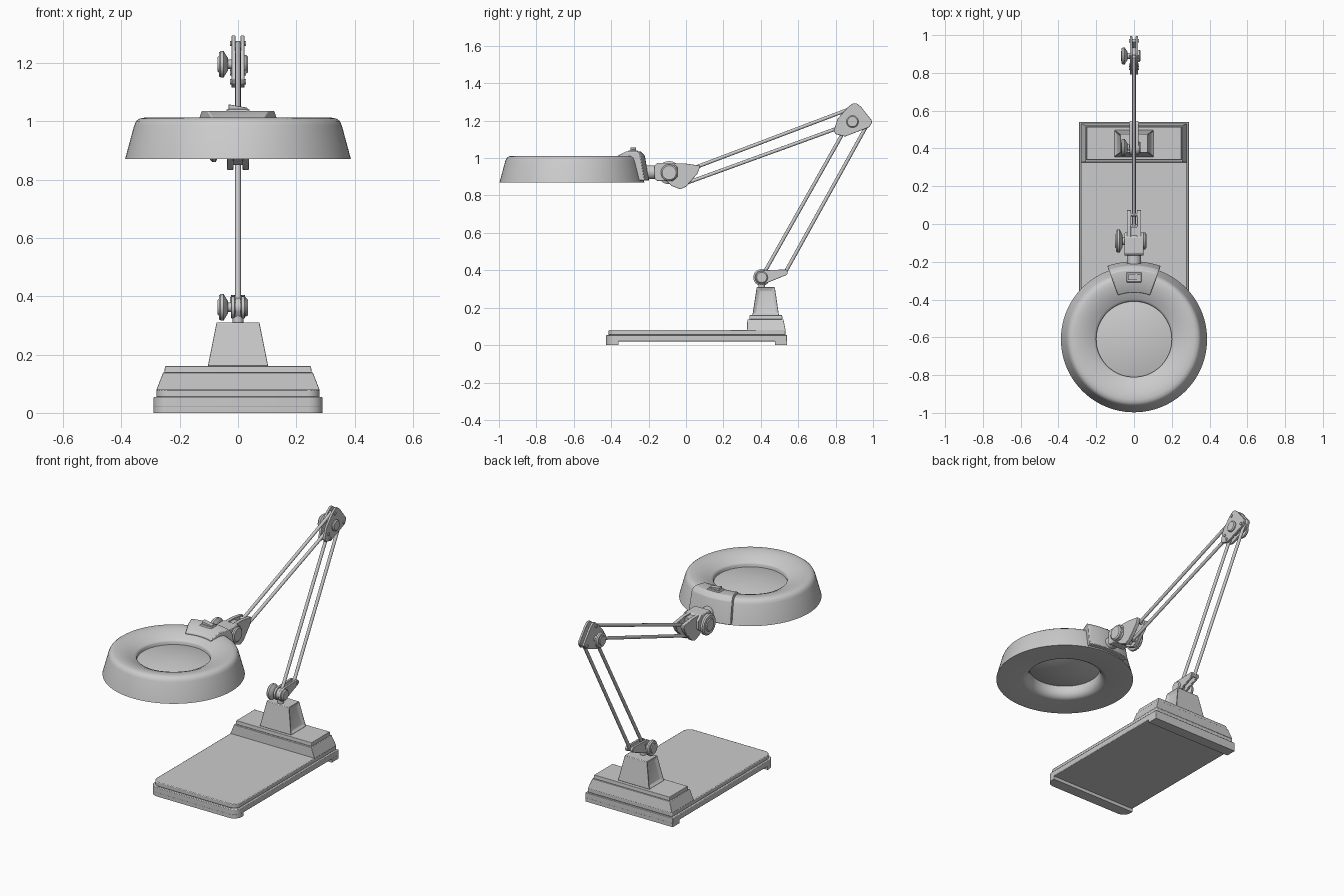
import bpy, bmesh
from math import sin, cos, pi, radians
from mathutils import Vector
from mathutils.geometry import convex_hull_2d

if "Cube" in bpy.data.objects:
    bpy.data.objects.remove(bpy.data.objects["Cube"])


def finish(name, bm, bevel=0.0, segments=2, angle=35):
    bmesh.ops.remove_doubles(bm, verts=bm.verts, dist=1e-5)
    bmesh.ops.recalc_face_normals(bm, faces=bm.faces)
    me = bpy.data.meshes.new(name)
    bm.to_mesh(me)
    bm.free()
    for p in me.polygons:
        p.use_smooth = True
    me.set_sharp_from_angle(angle=radians(angle))
    ob = bpy.data.objects.new(name, me)
    bpy.context.collection.objects.link(ob)
    if bevel:
        m = ob.modifiers.new("bevel", 'BEVEL')
        m.width, m.segments, m.limit_method = bevel, segments, 'ANGLE'
    return ob


def prism(name, pts, lo, hi, axis='x', bevel=0.0):
    """Extrude an outline: (y, z) points along x, or (x, y) points along z."""
    bm = bmesh.new()
    place = (lambda p, t: (t, p[0], p[1])) if axis == 'x' else (lambda p, t: (p[0], p[1], t))
    a = [bm.verts.new(place(p, lo)) for p in pts]
    b = [bm.verts.new(place(p, hi)) for p in pts]
    bm.faces.new(a)
    bm.faces.new(b)
    for i in range(len(pts)):
        j = (i + 1) % len(pts)
        bm.faces.new((a[i], a[j], b[j], b[i]))
    return finish(name, bm, bevel)


def frustum(name, low, high, z0, z1, bevel=0.0, recess=0.0):
    """Tapered block; low/high are (half width, y0, y1)."""
    bm = bmesh.new()
    rings = []
    for (w, y0, y1), z in ((low, z0), (high, z1)):
        rings.append([bm.verts.new(c) for c in ((-w, y0, z), (w, y0, z), (w, y1, z), (-w, y1, z))])
    bm.faces.new(rings[0])
    bm.faces.new(rings[1])
    sides = [bm.faces.new((rings[0][i], rings[0][(i + 1) % 4], rings[1][(i + 1) % 4], rings[1][i]))
             for i in range(4)]
    if recess:
        bmesh.ops.recalc_face_normals(bm, faces=bm.faces)
        bmesh.ops.inset_individual(bm, faces=[sides[1], sides[3]], thickness=0.025, depth=-recess)
    return finish(name, bm, bevel)


def revolve(name, profile, origin, axis='z', start=0, sweep=360, steps=48, closed=False, bevel=0.0):
    """Spin (radius, height) points round an axis through origin."""
    bm = bmesh.new()
    full = sweep == 360
    count = steps if full else steps + 1
    rings = []
    for k in range(count):
        a = radians(start + sweep * k / steps)
        ring = []
        for r, h in profile:
            v = (r * cos(a), r * sin(a), h) if axis == 'z' else (h, r * cos(a), r * sin(a))
            ring.append(bm.verts.new(Vector(v) + Vector(origin)))
        rings.append(ring)
    n = len(profile)
    for k in range(steps):
        p, q = rings[k], rings[(k + 1) % count]
        for i in range(n if closed else n - 1):
            j = (i + 1) % n
            bm.faces.new((p[i], p[j], q[j], q[i]))
    if not full:
        bm.faces.new(rings[0])
        bm.faces.new(rings[-1])
    bmesh.ops.dissolve_degenerate(bm, edges=bm.edges, dist=1e-6)
    return finish(name, bm, bevel)


def cylinder(name, a, b, r, sides=20):
    a, b = Vector(a), Vector(b)
    bm = bmesh.new()
    bmesh.ops.create_cone(bm, cap_ends=True, segments=sides, radius1=r, radius2=r, depth=(b - a).length)
    rot = (b - a).to_track_quat('Z', 'Y').to_matrix()
    for v in bm.verts:
        v.co = rot @ v.co + (a + b) / 2
    return finish(name, bm)


def hull(*circles):
    """Outline wrapped round circles given as (y, z, r)."""
    pts = [(y + r * cos(i * pi / 12), z + r * sin(i * pi / 12)) for y, z, r in circles for i in range(24)]
    return [pts[i] for i in convex_hull_2d([Vector(p) for p in pts])]


def plates(name, outline, inner, outer):
    for side, s in (("left", -1), ("right", 1)):
        prism(f"{name}_{side}", outline, *sorted((s * inner, s * outer)), bevel=0.002)


def pivot(name, y, z, x_in, x_out, r, cap):
    """Turning knob on the left, bolt cap on the right, shaft between."""
    cylinder(name + "_shaft", (-x_out, y, z), (cap, y, z), r * 0.35)
    w = x_out - x_in
    revolve(name + "_knob", [(0, -x_out), (r * .55, -x_out), (r * .62, -x_out + w * .12), (r * .9, -x_out + w * .12),
                             (r, -x_out + w * .3), (r, -x_out + w * .6), (r * .8, -x_out + w * .75),
                             (r * .5, -x_in), (0, -x_in)], (0, y, z), 'x', steps=32)
    revolve(name + "_cap", [(0, cap), (r * .6, cap), (r * .72, cap - .006), (r * .72, cap - .02), (0, cap - .02)],
            (0, y, z), 'x', steps=32)


# Base: rounded front corners, square back
def base_outline(w, y0, y1, r):
    arc = lambda cx, a0: [(cx + r * cos(a0 + i * pi / 12), y0 + r + r * sin(a0 + i * pi / 12)) for i in range(7)]
    return arc(-w + r, pi) + arc(w - r, 1.5 * pi) + [(w, y1), (-w, y1)]


prism("base_slab", base_outline(.29, -.427, .54, .05), .02, .054, 'z', .003)
prism("base_top", base_outline(.28, -.415, .532, .045), .054, .08, 'z', .004)
prism("front_foot", base_outline(.29, -.427, -.36, .05), 0, .022, 'z')
frustum("back_foot", (.29, .475, .54), (.29, .475, .54), 0, .022)

# Raised block and tapered post
frustum("rear_block", (.28, .326, .533), (.257, .328, .521), .078, .138, .002)
frustum("rear_block_cap", (.253, .338, .516), (.25, .34, .514), .138, .16, .002)
frustum("post", (.105, .355, .497), (.075, .378, .475), .16, .31, .003, recess=.012)

# Lower joint
cylinder("post_stem", (0, .405, .305), (0, .405, .345), .018)
prism("stem_lug", hull((.405, .362, .032), (.405, .338, .018)), -.009, .009)
plates("base_joint_plate", hull((.405, .362, .038), (.528, .388, .016)), .010, .024)
pivot("base_joint", .405, .362, .035, .07, .045, .034)

# Elbow joint
elbow = [(.79, 1.145), (.81, 1.21), (.865, 1.272), (.893, 1.293), (.912, 1.293), (.935, 1.275),
         (.992, 1.203), (.995, 1.19), (.98, 1.165), (.85, 1.115), (.80, 1.128)]
plates("elbow_plate", elbow, .009, .022)
prism("elbow_core", hull((.89, 1.195, .045)), -.01, .01)
pivot("elbow", .89, 1.195, .035, .07, .045, .034)

# Parallel rods with their end pins
rods = {"lower_rod_front": ((.413, .378), (.84, 1.135)), "lower_rod_back": ((.53, .388), (.97, 1.18)),
        "upper_rod_top": ((.885, 1.266), (.05, .95)), "upper_rod_bottom": ((.825, 1.165), (-.01, .862))}
for name, ends in rods.items():
    cylinder(name, (0, *ends[0]), (0, *ends[1]), .0095, 16)
    for i, e in enumerate(ends):
        cylinder(f"{name}_pin_{i}", (-.027, *e), (.027, *e), .009, 12)

# Lamp head joint
yoke = [(-.11, .972), (-.01, .972), (.073, .96), (.075, .95), (.06, .915), (.0, .847), (-.03, .833),
        (-.075, .85), (-.12, .89)]
plates("head_yoke", yoke, .016, .038)
prism("yoke_web", [(-.06, .965), (-.015, .965), (-.015, .87), (-.045, .85), (-.08, .87)], -.017, .017)
clasp = [(-.168, .96), (-.155, .973), (-.07, .973), (-.045, .95), (-.045, .9), (-.07, .878), (-.155, .878), (-.168, .89)]
prism("head_clasp", clasp, -.05, .05, bevel=.004)
cylinder("head_neck", (0, -.24, .924), (0, -.16, .924), .037, 32)
pivot("head_joint", -.09, .922, .06, .1, .062, .065)

# Ring-shaped lamp shade
C = (0, -.61, 0)
shade = [(.387, .87), (.383, .885), (.356, .985), (.349, 1.0), (.337, 1.009), (.32, 1.012), (.295, 1.01),
         (.265, 1.003), (.235, .991), (.213, .98), (.204, .975), (.2, .968), (.2, .912), (.205, .895),
         (.215, .88), (.23, .872), (.24, .87)]
revolve("lamp_shade", shade, C, steps=96, closed=True)

# Bulging lens
R = .201
up = [(R * i / 8, .952 + .024 * (1 - (i / 8) ** 2)) for i in range(9)]
down = [(R * i / 8, .94 - .035 * (1 - (i / 8) ** 2)) for i in range(8, -1, -1)]
revolve("lens", up + down, C, steps=64)

# Saddle clamped over the back of the shade, with rocker switch
saddle = [(.413, .88), (.39, 1.012), (.368, 1.035), (.305, 1.035), (.247, 1.006), (.25, .99), (.34, .98), (.372, .88)]
revolve("saddle", saddle, C, start=70, sweep=40, steps=12, closed=True, bevel=.004)
frustum("switch_frame", (.042, -.31, -.255), (.038, -.306, -.259), 1.03, 1.041, .002)
bm = bmesh.new()
bmesh.ops.create_cube(bm, size=1)
for v in bm.verts:
    x, y, z = v.co
    v.co = (x * .065, -.2825 + y * .03, 1.045 + z * .014 - x * .012 * (z > 0))
finish("switch_rocker", bm, .002)
